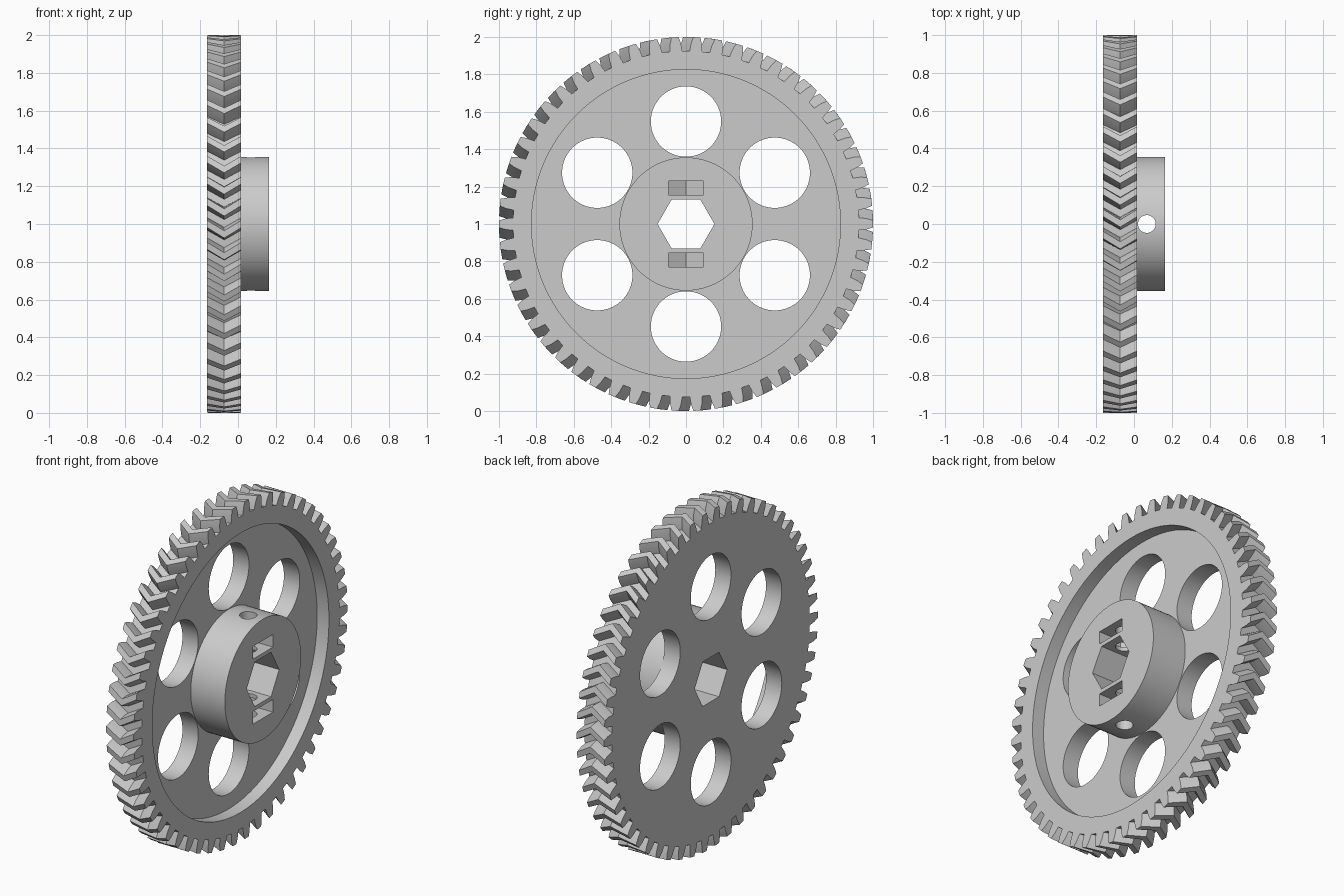
import bpy
import bmesh
from math import cos, sin, pi

if "Cube" in bpy.data.objects:
    bpy.data.objects.remove(bpy.data.objects["Cube"], do_unlink=True)

TEETH = 54
BACK, MIDDLE, RIM = -0.163, -0.073, 0.017   # tooth band along x
WEB, HUB_END = -0.06, 0.163                 # recessed face and hub face
SCREW_X = 0.068

grey = bpy.data.materials.new("light grey")
grey.use_nodes = True
colour = (0.6, 0.6, 0.6, 1)
grey.diffuse_color = colour
grey.node_tree.nodes["Principled BSDF"].inputs["Base Color"].default_value = colour


def circle(radius, sides=96, centre=(0, 0)):
    return [(centre[0] + radius * cos(2 * pi * i / sides),
             centre[1] + radius * sin(2 * pi * i / sides)) for i in range(sides)]


def prism(name, points, levels, axis="X", twists=None):
    """Solid through a closed outline at each level, optionally twisted."""
    bm = bmesh.new()
    rings = []
    for level, twist in zip(levels, twists or [0] * len(levels)):
        c, s = cos(twist), sin(twist)
        ring = []
        for p, q in points:
            a, b = p * c - q * s, p * s + q * c
            ring.append(bm.verts.new((level, a, b + 1) if axis == "X" else (a, b, level)))
        rings.append(ring)
    n = len(points)
    for low, high in zip(rings, rings[1:]):
        for i in range(n):
            j = (i + 1) % n
            bm.faces.new((low[i], low[j], high[j], high[i]))
    bm.faces.new(rings[0][::-1])
    bm.faces.new(rings[-1])
    mesh = bpy.data.meshes.new(name)
    bm.to_mesh(mesh)
    bm.free()
    mesh.materials.append(grey)
    obj = bpy.data.objects.new(name, mesh)
    bpy.context.collection.objects.link(obj)
    return obj


def combine(target, tool, operation="DIFFERENCE"):
    tool.hide_render = True
    mod = target.modifiers.new(tool.name, "BOOLEAN")
    mod.operation = operation
    mod.solver = "EXACT"
    mod.object = tool
    bpy.context.view_layer.objects.active = target
    bpy.ops.object.modifier_apply(modifier=mod.name)
    bpy.data.objects.remove(tool, do_unlink=True)


# Herringbone toothed wheel
flank = [(0.925, 0.036), (0.965, 0.030), (1.0, 0.019)]   # radius, half angle
tooth = [(r, -a) for r, a in flank] + [(r, a) for r, a in reversed(flank)]
outline = [(r * cos(a + 2 * pi * k / TEETH), r * sin(a + 2 * pi * k / TEETH))
           for k in range(TEETH) for r, a in tooth]
gear = prism("gear_wheel", outline, (BACK, MIDDLE, RIM), twists=(0, 0.055, 0))

# Recessed web and raised hub
combine(gear, prism("web_recess", circle(0.826, 128), (WEB, 0.3)))
combine(gear, prism("hub", circle(0.356), (WEB - 0.04, HUB_END)), "UNION")

# Six lightening holes
for k in range(6):
    angle = pi / 2 + k * pi / 3
    centre = (0.548 * cos(angle), 0.548 * sin(angle))
    combine(gear, prism("web_hole", circle(0.188, 64, centre), (-0.3, 0.3)))

# Hexagonal shaft bore
combine(gear, prism("shaft_bore", circle(0.152, 6), (-0.3, 0.3)))

# Nut pockets with pointed floors, above and below the bore
half = 0.094
pocket = [(SCREW_X - 0.108, 0), (SCREW_X - 0.054, -half), (0.3, -half),
          (0.3, half), (SCREW_X - 0.054, half)]
for side in (1, -1):
    levels = sorted((1 + side * 0.155, 1 + side * 0.23))
    combine(gear, prism("nut_pocket", pocket, levels, "Z"))

# Set screw hole through the hub
combine(gear, prism("screw_hole", circle(0.047, 40, (SCREW_X, 0)), (0.5, 1.5), "Z"))

bpy.ops.object.select_all(action="DESELECT")
gear.select_set(True)
bpy.context.view_layer.objects.active = gear
bpy.ops.object.shade_smooth_by_angle(angle=pi / 9)
